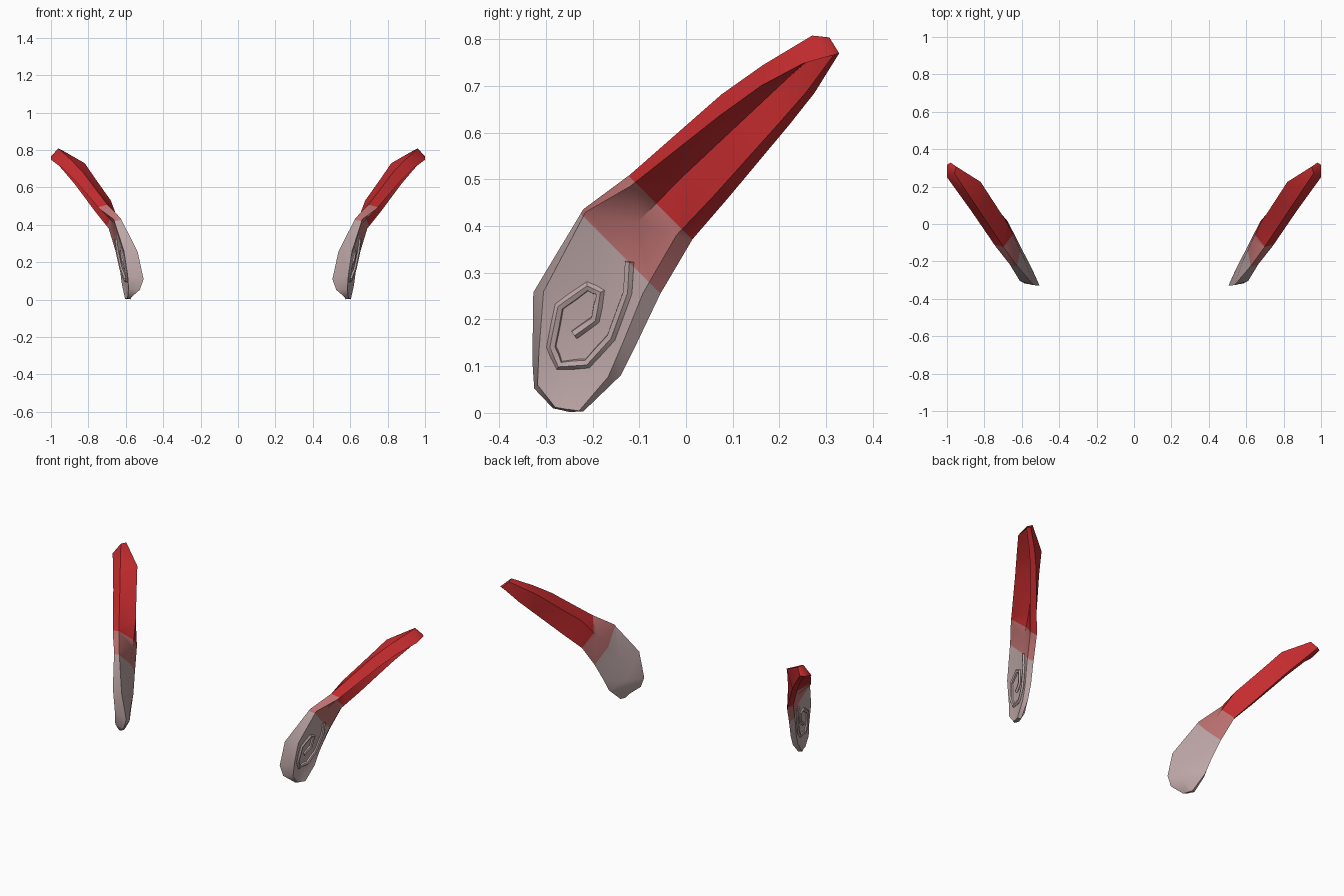
import bpy
import bmesh
from math import radians
from mathutils import Vector
from mathutils.bvhtree import BVHTree

cube = bpy.data.objects.get("Cube")
if cube:
    bpy.data.objects.remove(cube, do_unlink=True)


def make_material(name, colour):
    mat = bpy.data.materials.new(name)
    mat.use_nodes = True
    mat.diffuse_color = (*colour, 1)
    mat.node_tree.nodes["Principled BSDF"].inputs["Base Color"].default_value = (*colour, 1)
    return mat


materials = [
    make_material("pale grey pink", (0.52, 0.39, 0.39)),
    make_material("dusty pink", (0.52, 0.17, 0.17)),
    make_material("bright red", (0.56, 0.025, 0.028)),
]
# Colour bands run across the blade, split where y + z reaches these values
band_limits = (0.2, 0.385)


def finish(bm, name):
    """Cut the colour bands, then make a smooth object mirrored across x."""
    for limit in band_limits:
        bmesh.ops.bisect_plane(
            bm, geom=bm.verts[:] + bm.edges[:] + bm.faces[:], dist=0.0005,
            plane_co=(0, 0, limit), plane_no=(0, 1, 1))
    bmesh.ops.recalc_face_normals(bm, faces=bm.faces[:])
    for face in bm.faces:
        centre = face.calc_center_median()
        face.material_index = sum(centre.y + centre.z > limit for limit in band_limits)
    mesh = bpy.data.meshes.new(name)
    bm.to_mesh(mesh)
    bm.free()
    for mat in materials:
        mesh.materials.append(mat)
    obj = bpy.data.objects.new(name, mesh)
    bpy.context.collection.objects.link(obj)
    obj.modifiers.new("mirror", "MIRROR").use_mirror_merge = False
    bpy.ops.object.select_all(action="DESELECT")
    obj.select_set(True)
    bpy.context.view_layer.objects.active = obj
    bpy.ops.object.shade_smooth_by_angle(angle=radians(40))
    return obj


# Four rails run from the foot to the tip of one blade
front_edge = [(.575, -.285, .01), (.525, -.325, .052), (.505, -.329, .11),
              (.537, -.327, .258), (.628, -.22, .436), (.7, -.12, .51),
              (.83, .076, .682), (.89, .165, .745), (.96, .27, .808)]
front_lip = [(.59, -.28, .012), (.585, -.318, .06), (.59, -.315, .13),
             (.61, -.305, .26), (.665, -.215, .43), (.74, -.12, .485),
             (.87, .07, .635), (.935, .16, .7), (1, .25, .748)]
back_edge = [(.585, -.22, .003), (.605, -.14, .08), (.615, -.105, .15),
             (.64, -.055, .255), (.675, .014, .372), (.74, .09, .46),
             (.855, .222, .618), (.91, .275, .685), (.98, .328, .77)]
inner_ridge = [(.575, -.25, .002), (.545, -.24, .06), (.555, -.22, .12),
               (.58, -.2, .26), (.635, -.08, .41), (.68, .01, .53),
               (.765, .14, .65), (.82, .225, .73), (.95, .307, .804)]
hollow = [.1, .2, .25, .25, .35, .55, .65, .7, .6]

# Blade: each section has a lip on both sides and a hollow between them
bm = bmesh.new()
rings = []
for *points, depth in zip(front_edge, front_lip, back_edge, inner_ridge, hollow):
    edge, lip, back, ridge = map(Vector, points)
    back_lip = back.lerp(lip, 0.15) + Vector((0.018, 0, 0))
    groove = lip.lerp(back_lip, 0.5).lerp(ridge, depth)
    section = (edge, lip, groove, back_lip, back, ridge)
    rings.append([bm.verts.new(p) for p in section])
for low, high in zip(rings, rings[1:]):
    for i in range(len(low)):
        j = (i + 1) % len(low)
        bm.faces.new((low[i], low[j], high[j], high[i]))
bm.faces.new(rings[0])
bm.faces.new(rings[-1])
bmesh.ops.triangulate(bm, faces=bm.faces[:])
surface = BVHTree.FromBMesh(bm)
finish(bm, "curved_blade")

# Raised spiral: a thin tube laid on the outer face
spiral = [(-.121, .324), (-.125, .258), (-.16, .162), (-.211, .106),
          (-.271, .102), (-.288, .142), (-.271, .228), (-.211, .271),
          (-.183, .258), (-.194, .2), (-.239, .168)]
path = []
for (y, z), (next_y, next_z) in zip(spiral, spiral[1:] + spiral[-1:]):
    for step in (0, 0.5):
        origin = (2, y + (next_y - y) * step, z + (next_z - z) * step)
        hit = surface.ray_cast(Vector(origin), Vector((-1, 0, 0)))[0]
        if hit and hit not in path:
            path.append(hit)
curve = bpy.data.curves.new("spiral_path", "CURVE")
curve.dimensions = "3D"
curve.bevel_depth = 0.011
curve.bevel_resolution = 1
curve.use_fill_caps = True
spline = curve.splines.new("POLY")
spline.points.add(len(path) - 1)
for point, position in zip(spline.points, path):
    point.co = (*position, 1)
helper = bpy.data.objects.new("spiral_helper", curve)
bm = bmesh.new()
tube = bpy.data.meshes.new_from_object(helper)
bm.from_mesh(tube)
bpy.data.objects.remove(helper)
bpy.data.meshes.remove(tube)
finish(bm, "raised_spiral")
